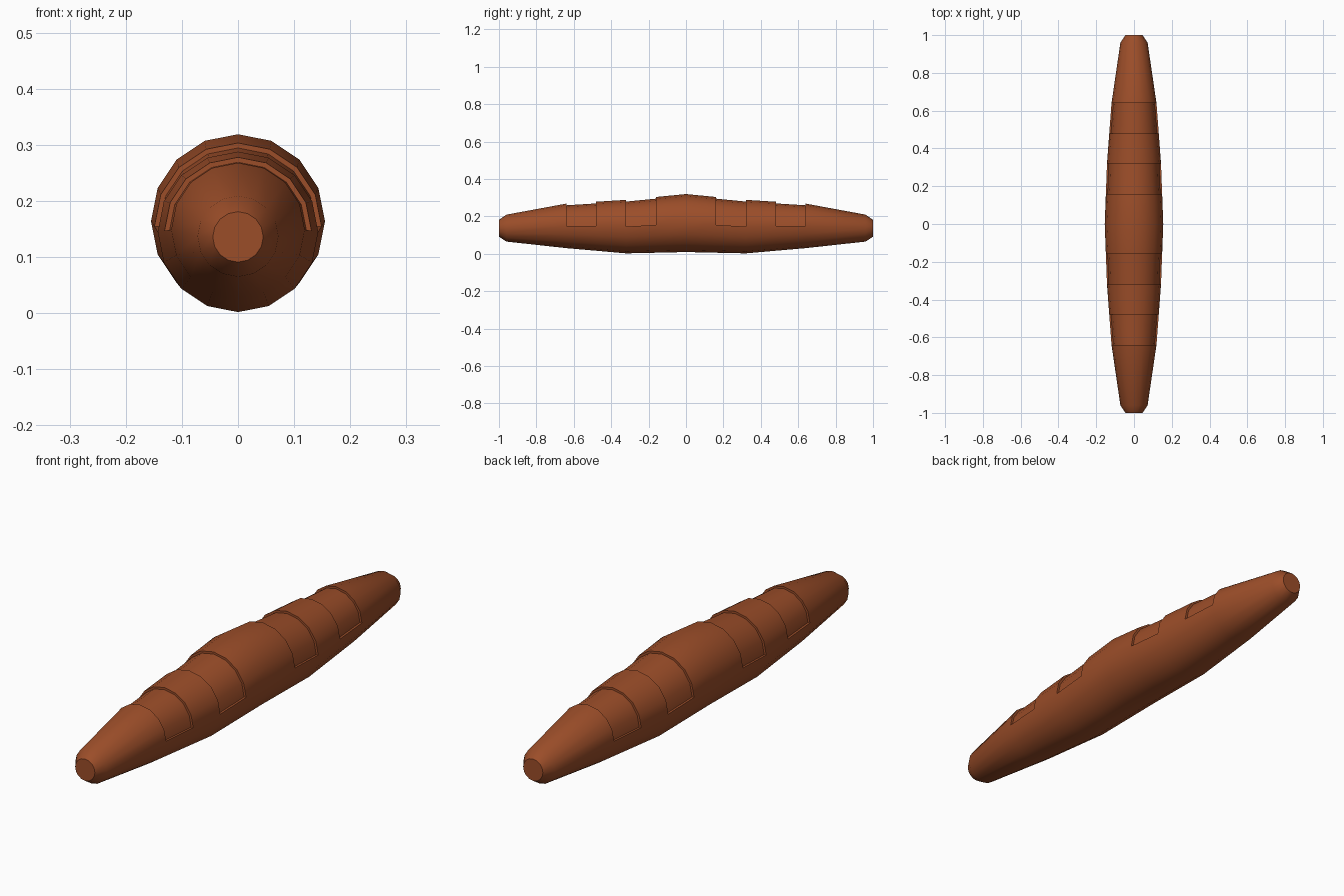
import bpy, bmesh, math
from mathutils import Vector

cube = bpy.data.objects.get("Cube")
if cube:
    bpy.data.objects.remove(cube)

SIDES = 16
NOTCH_DEPTH = 0.009
# Key sections of one half: distance from middle, radius, axis height
KEYS = [(0.0, 0.155, 0.164), (0.32, 0.143, 0.145), (0.64, 0.119, 0.149),
        (0.96, 0.072, 0.137), (1.0, 0.045, 0.136)]
NOTCHES = [(0.16, 0.32), (0.48, 0.64)]


def section(y):
    """Radius and axis height at any point along the length."""
    d = abs(y)
    for (d0, r0, c0), (d1, r1, c1) in zip(KEYS, KEYS[1:]):
        if d <= d1 + 1e-5:
            t = (d - d0) / (d1 - d0)
            return r0 + (r1 - r0) * t, c0 + (c1 - c0) * t
    return KEYS[-1][1:]


def material(name, colour):
    mat = bpy.data.materials.new(name)
    mat.use_nodes = True
    mat.diffuse_color = colour
    bsdf = next(n for n in mat.node_tree.nodes if n.type == 'BSDF_PRINCIPLED')
    bsdf.inputs["Base Color"].default_value = colour
    return mat


# Tapered body lofted through rings
bm = bmesh.new()
half = sorted({k[0] for k in KEYS} | {d for n in NOTCHES for d in n})
stations = [-d for d in reversed(half) if d > 0] + half
rings = []
for y in stations:
    r, c = section(y)
    angles = [math.tau * i / SIDES for i in range(SIDES)]
    rings.append([bm.verts.new((r * math.cos(a), y, c + r * math.sin(a))) for a in angles])

notch_faces = {}
for k, (a, b) in enumerate(zip(rings, rings[1:])):
    middle = abs(stations[k] + stations[k + 1]) / 2
    for i in range(SIDES):
        j = (i + 1) % SIDES
        face = bm.faces.new((a[i], b[i], b[j], a[j]))
        # Upper half of each notch band
        if i < SIDES // 2 and any(lo < middle < hi for lo, hi in NOTCHES):
            notch_faces.setdefault(k, []).append(face)
bm.faces.new(rings[0])
bm.faces.new(reversed(rings[-1]))
bmesh.ops.recalc_face_normals(bm, faces=bm.faces)

# Shallow notches sunk toward the axis
for faces in notch_faces.values():
    result = bmesh.ops.extrude_face_region(bm, geom=faces)
    bmesh.ops.delete(bm, geom=[f for f in faces if f.is_valid], context='FACES_ONLY')
    for v in result["geom"]:
        if isinstance(v, bmesh.types.BMVert):
            axis = Vector((0, v.co.y, section(v.co.y)[1]))
            v.co -= (v.co - axis).normalized() * NOTCH_DEPTH
bmesh.ops.recalc_face_normals(bm, faces=bm.faces)

mesh = bpy.data.meshes.new("notched_log")
bm.to_mesh(mesh)
bm.free()
log = bpy.data.objects.new("notched_log", mesh)
bpy.context.collection.objects.link(log)
mesh.materials.append(material("reddish brown", (0.33, 0.075, 0.022, 1)))

# Smooth sides with crisp notch and end edges
bpy.ops.object.select_all(action='DESELECT')
log.select_set(True)
bpy.context.view_layer.objects.active = log
bpy.ops.object.shade_smooth_by_angle(angle=math.radians(30))
